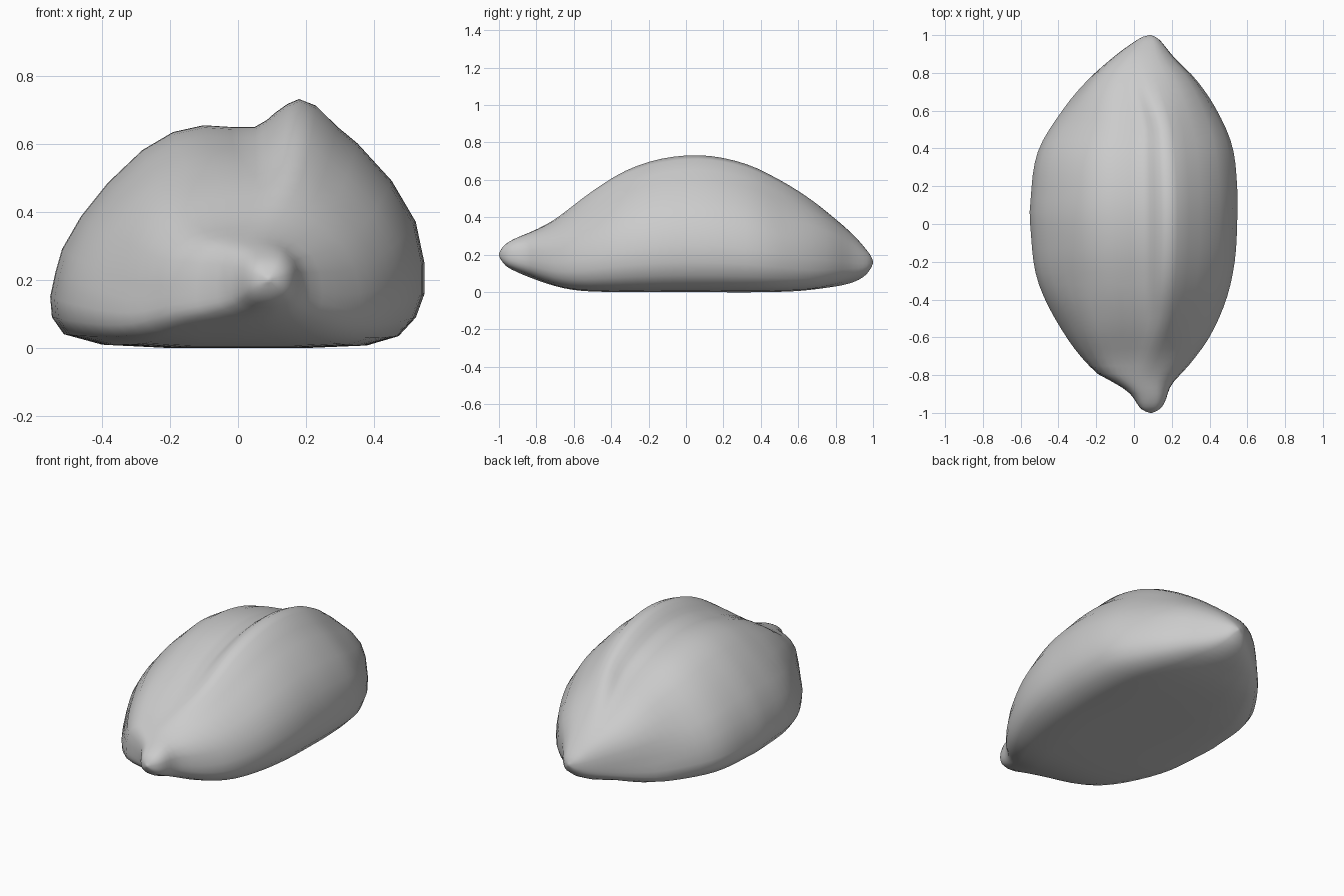
import bpy, bmesh, math

if "Cube" in bpy.data.objects:
    bpy.data.objects.remove(bpy.data.objects["Cube"])

# Mid cross-section (x, z): left lobe, shallow crease, raised ridge, right lobe, flat base
MID = [(-0.40, 0.01), (-0.51, 0.04), (-0.545, 0.09), (-0.55, 0.15), (-0.535, 0.22),
       (-0.515, 0.29), (-0.46, 0.385), (-0.38, 0.485), (-0.28, 0.58), (-0.19, 0.633),
       (-0.10, 0.653), (-0.02, 0.648), (0.05, 0.648), (0.085, 0.668), (0.11, 0.69),
       (0.145, 0.715), (0.18, 0.73), (0.23, 0.71), (0.29, 0.65), (0.35, 0.60),
       (0.45, 0.49), (0.52, 0.37), (0.545, 0.25), (0.545, 0.16), (0.52, 0.09),
       (0.47, 0.035), (0.38, 0.008), (0.20, 0.0), (0.0, 0.0), (-0.20, 0.0)]
# Outlines along y: left edge, right edge, top, bottom
LEFT = [(-1, .085), (-.985, .045), (-.95, .015), (-.9, -.02), (-.85, -.09), (-.79, -.2), (-.58, -.37),
        (-.3, -.51), (0, -.55), (.1, -.55), (.38, -.51), (.6, -.38), (.78, -.23), (.9, -.09),
        (.97, .01), (.99, .045), (1, .08)]
RIGHT = [(-1, .095), (-.985, .13), (-.95, .16), (-.85, .2), (-.75, .29), (-.6, .4), (-.4, .49), (-.2, .535),
         (0, .548), (.2, .548), (.42, .52), (.62, .43), (.77, .325), (.88, .215), (.97, .14),
         (.99, .115), (1, .09)]
TOP = [(-1, .205), (-.985, .235), (-.96, .26), (-.91, .288), (-.8, .335), (-.7, .39), (-.5, .54), (-.32, .65),
       (-.12, .715), (.1, .73), (.32, .685), (.5, .6), (.66, .5), (.8, .39), (.9, .3),
       (.97, .22), (.99, .19), (1, .165)]
BOTTOM = [(-1, .195), (-.985, .165), (-.95, .13), (-.8, .065), (-.65, .02), (-.5, .003), (0, 0), (.55, .003),
          (.8, .03), (.9, .055), (.96, .09), (.99, .13), (1, .155)]


def sample(table, y):
    """Smooth curve through (y, value) pairs."""
    n = len(table)
    i = 0
    while i < n - 2 and y > table[i + 1][0]:
        i += 1

    def slope(j):
        a, b = table[max(j - 1, 0)], table[min(j + 1, n - 1)]
        return (b[1] - a[1]) / (b[0] - a[0])
    (y0, a), (y1, b) = table[i], table[i + 1]
    h = y1 - y0
    t = min(max((y - y0) / h, 0), 1)
    return ((2*t**3 - 3*t*t + 1) * a + (t**3 - 2*t*t + t) * h * slope(i)
            + (3*t*t - 2*t**3) * b + (t**3 - t*t) * h * slope(i + 1))


def smooth(t):
    t = min(max(t, 0), 1)
    return t * t * (3 - 2 * t)


def squash(v):
    return math.copysign(abs(v) ** 0.8, v)


def section(y):
    """Cross-section at y, turning from the folded shape to a round tip."""
    xl, xr, zt, zb = (sample(t, y) for t in (LEFT, RIGHT, TOP, BOTTOM))
    k_top = smooth((0.97 - abs(y)) / 0.5)
    k_low = smooth((1.0 - abs(y)) / 0.33)
    fill = 0.8 * smooth((-y - 0.25) / 0.4)   # crease fades towards the front
    mid = (xl + xr) / 2
    ridge = mid + (0.09 + 0.09 * (1 - y * y) - mid) * k_top
    pts = []
    for x, z in MID:
        u = (x - 0.18) / (0.73 if x < 0.18 else 0.367)
        w = z / 0.73
        if u < 0:
            w += fill * smooth((w - 0.35) / 0.5) * max(0, 1 - 0.1 * abs(u) - w)
        # the lower half keeps its full, flat shape closer to the tips
        k = k_low + (k_top - k_low) * smooth((w - 0.2) / 0.5)
        a = math.atan2(w - 0.4, u * 0.6)
        u += (squash(math.cos(a)) - u) * (1 - k)
        w += (0.5 + 0.5 * squash(math.sin(a)) - w) * (1 - k)
        px = ridge + u * ((ridge - xl) if u < 0 else (xr - ridge))
        pts.append((px, y, zb + (zt - zb) * w))
    return pts


# Folded dough body lofted from front tip to back tip
bm = bmesh.new()
N = 48
rings = [[bm.verts.new(p) for p in section(-math.cos(math.pi * i / N))] for i in range(N + 1)]
m = len(MID)
for r0, r1 in zip(rings, rings[1:]):
    for j in range(m):
        bm.faces.new((r0[j], r0[(j + 1) % m], r1[(j + 1) % m], r1[j]))
bm.faces.new(rings[0])
bm.faces.new(rings[-1])
bmesh.ops.recalc_face_normals(bm, faces=bm.faces)
for f in bm.faces:
    f.smooth = True
mesh = bpy.data.meshes.new("folded_body")
bm.to_mesh(mesh)
bm.free()
body = bpy.data.objects.new("folded_body", mesh)
bpy.context.collection.objects.link(body)
